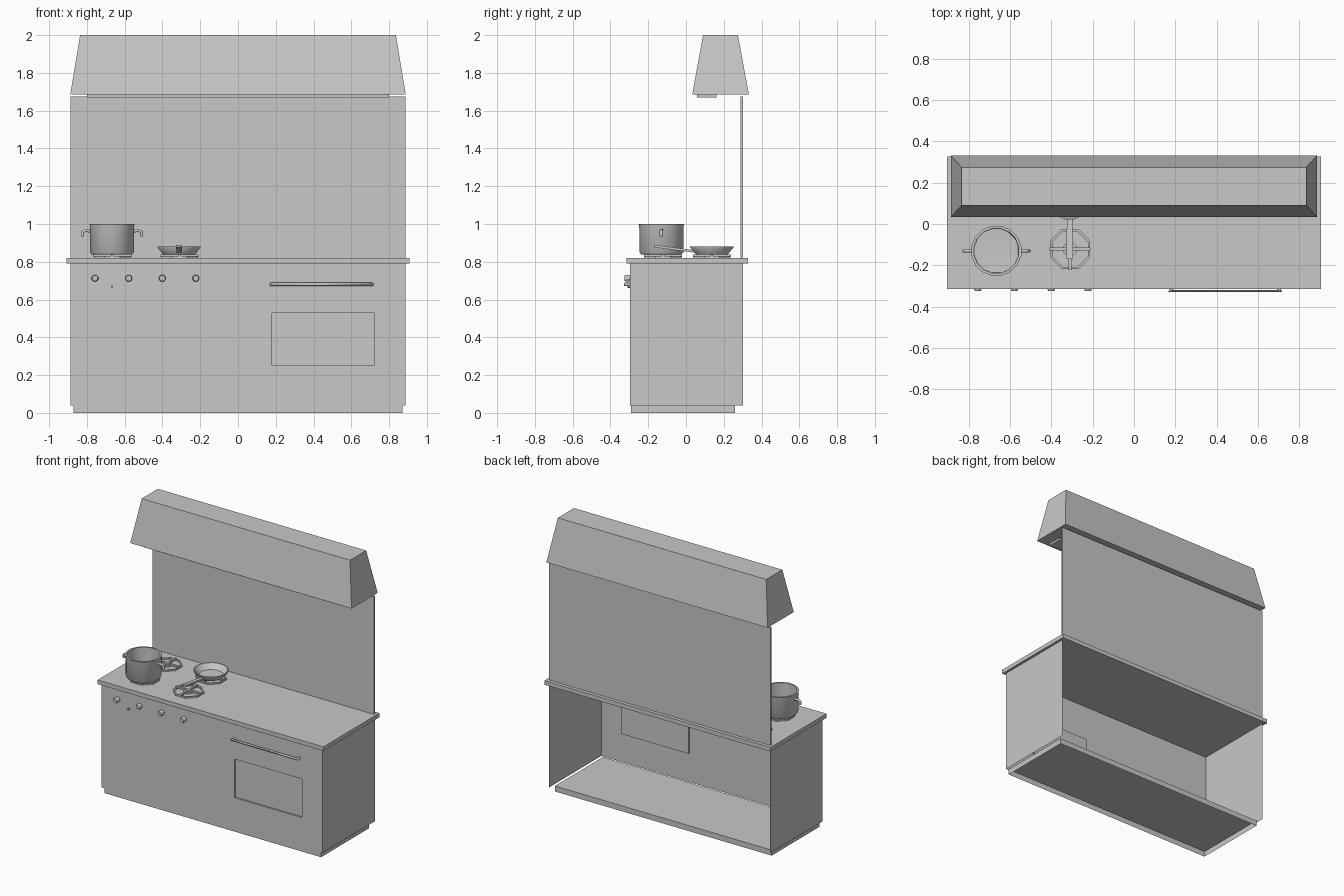
import bpy, bmesh, math
from mathutils import Vector

if "Cube" in bpy.data.objects:
    bpy.data.objects.remove(bpy.data.objects["Cube"])

grey = bpy.data.materials.new("steel_grey")
grey.diffuse_color = (0.58, 0.58, 0.58, 1)
grey.use_nodes = True
grey.node_tree.nodes["Principled BSDF"].inputs["Base Color"].default_value = grey.diffuse_color


def finish(name, bm, smooth=None, fix=True):
    if fix:
        bmesh.ops.recalc_face_normals(bm, faces=bm.faces[:])
    me = bpy.data.meshes.new(name)
    bm.to_mesh(me)
    bm.free()
    me.materials.append(grey)
    ob = bpy.data.objects.new(name, me)
    bpy.context.collection.objects.link(ob)
    if smooth:
        bpy.ops.object.select_all(action='DESELECT')
        ob.select_set(True)
        bpy.context.view_layer.objects.active = ob
        bpy.ops.object.shade_smooth_by_angle(angle=math.radians(smooth))
    return ob


def frustum(bm, lo, hi, z0, z1, bottom=True):
    """Box between two rectangles (x0, x1, y0, y1) at heights z0 and z1."""
    rings = []
    for (x0, x1, y0, y1), z in ((lo, z0), (hi, z1)):
        rings.append([bm.verts.new(p) for p in
                      ((x0, y0, z), (x1, y0, z), (x1, y1, z), (x0, y1, z))])
    a, b = rings
    for i in range(4):
        j = (i + 1) % 4
        bm.faces.new((a[i], a[j], b[j], b[i]))
    bm.faces.new(b)
    if bottom:
        bm.faces.new(a[::-1])


def box(name, x0, x1, y0, y1, z0, z1, bottom=True):
    bm = bmesh.new()
    frustum(bm, (x0, x1, y0, y1), (x0, x1, y0, y1), z0, z1, bottom)
    return finish(name, bm)


def lathe(name, profile, centre, n, axis='Z', closed=False, smooth=40):
    """Revolve (radius, height) points; radius 0 makes a pole."""
    bm = bmesh.new()
    rows = []
    for r, h in profile:
        row = []
        for i in range(1 if r == 0 else n):
            t = 2 * math.pi * (i + 0.5) / n
            u, v = r * math.cos(t), r * math.sin(t)
            p = (u, v, h) if axis == 'Z' else (u, -h, v)
            row.append(bm.verts.new(Vector(p) + Vector(centre)))
        rows.append(row)
    pairs = list(zip(rows, rows[1:])) + ([(rows[-1], rows[0])] if closed else [])
    for a, b in pairs:
        for i in range(n):
            j = (i + 1) % n
            if len(a) == 1:
                bm.faces.new((a[0], b[j], b[i]))
            elif len(b) == 1:
                bm.faces.new((a[i], a[j], b[0]))
            else:
                bm.faces.new((a[i], a[j], b[j], b[i]))
    return finish(name, bm, smooth)


def tube(name, points, radius, res=2):
    """Round bar along a path."""
    cu = bpy.data.curves.new(name, 'CURVE')
    cu.dimensions = '3D'
    cu.bevel_depth, cu.bevel_resolution, cu.use_fill_caps = radius, res, True
    sp = cu.splines.new('POLY')
    sp.points.add(len(points) - 1)
    for p, co in zip(sp.points, points):
        p.co = (*co, 1)
    cu.materials.append(grey)
    ob = bpy.data.objects.new(name, cu)
    bpy.context.collection.objects.link(ob)
    return ob


# Cabinet shell: front sheet with recessed oven window, two side sheets, open back
W, YF, YB, Z0, Z1 = 0.888, -0.297, 0.303, 0.04, 0.79
bm = bmesh.new()
xs, zs = (-W, 0.18, 0.72, W), (Z0, 0.25, 0.53, Z1)
g = [[bm.verts.new((x, YF, z)) for x in xs] for z in zs]
for k in range(3):
    for i in range(3):
        f = bm.faces.new((g[k][i], g[k][i + 1], g[k + 1][i + 1], g[k + 1][i]))
        if (k, i) == (1, 1):
            window = f
for col in (0, 3):
    lo, hi = (bm.verts.new((xs[col], YB, z)) for z in (Z0, Z1))
    edge = [g[k][col] for k in range(4)]
    bm.faces.new((*edge, hi, lo) if col == 0 else (lo, hi, *edge[::-1]))
ret = bmesh.ops.extrude_discrete_faces(bm, faces=[window])
rim = [v for row in g[1:3] for v in row[1:3]]
inner = list(ret['faces'][0].verts)
bmesh.ops.translate(bm, verts=inner, vec=(0, 0.012, 0))
finish("cabinet_shell", bm, fix=False)

# Plinth, worktop and splashback
box("plinth", -0.87, 0.87, -0.29, 0.26, 0, 0.04, bottom=False)
box("worktop", -0.907, 0.907, -0.315, 0.327, 0.79, 0.82)
box("splashback", -W, W, 0.289, 0.302, 0.82, 1.674)

# Extractor hood with lamp strip
bm = bmesh.new()
frustum(bm, (-W, W, 0.033, 0.333), (-0.836, 0.836, 0.09, 0.275), 1.685, 2.0)
finish("extractor_hood", bm)
box("hood_lamp", -0.8, 0.8, 0.058, 0.162, 1.67, 1.686)

# Control knobs and indicator
for i in range(4):
    lathe(f"knob_{i + 1}", [(0.019, 0), (0.019, 0.022), (0.015, 0.028), (0, 0.028)],
          (-0.757 + 0.178 * i, YF, 0.713), 8, 'Y')
lathe("indicator", [(0.007, 0), (0.007, 0.012), (0, 0.012)],
      (-0.667, YF, 0.668), 8, 'Y')

# Oven door handle
tube("oven_handle", [(0.185, YF, 0.68), (0.185, -0.312, 0.68), (0.175, -0.325, 0.68),
                     (0.71, -0.325, 0.68), (0.70, -0.312, 0.68), (0.70, YF, 0.68)], 0.009)

# Four hob grates: ring, cross bars and burner cap
for n, (cx, cy) in enumerate([(x, y) for x in (-0.665, -0.31) for y in (-0.122, 0.137)]):
    lathe(f"grate_ring_{n + 1}", [(0.105, 0), (0.105, 0.01), (0.093, 0.01), (0.093, 0)],
          (cx, cy, 0.82), 8, closed=True)
    bm = bmesh.new()
    for rx, ry in ((0.1, 0.007), (0.007, 0.1)):
        r = (cx - rx, cx + rx, cy - ry, cy + ry)
        frustum(bm, r, r, 0.826, 0.838)
    finish(f"grate_cross_{n + 1}", bm)
    lathe(f"burner_cap_{n + 1}", [(0.035, 0), (0.035, 0.01), (0, 0.01)],
          (cx, cy, 0.82), 8)

# Stock pot
px, py = -0.667, -0.13
lathe("pot", [(0, 0.838), (0.108, 0.838), (0.118, 0.85), (0.12, 0.992), (0.123, 1.0),
              (0.11, 1.0), (0.108, 0.855), (0, 0.85)], (px, py, 0), 16)
for s, side in ((-1, "left"), (1, "right")):
    tube(f"pot_handle_{side}", [(px + s * 0.115, py, 0.962), (px + s * 0.14, py, 0.966),
                                (px + s * 0.157, py, 0.958), (px + s * 0.157, py, 0.935)],
         0.009, 1)

# Frying pan with sloping handle
fx, fy = -0.312, 0.137
lathe("frying_pan", [(0, 0.838), (0.085, 0.838), (0.117, 0.876), (0.117, 0.881),
                     (0.11, 0.881), (0.08, 0.845), (0, 0.843)], (fx, fy, 0), 16)
bm = bmesh.new()
ends = []
for y, z, w in ((0.04, 0.856, 0.013), (-0.17, 0.884, 0.016)):
    ends.append([bm.verts.new((fx + dx, y, z + dz)) for dx, dz in
                 ((-w, -0.007), (w, -0.007), (w, 0.006), (-w, 0.006))])
for i in range(4):
    j = (i + 1) % 4
    bm.faces.new((ends[0][i], ends[0][j], ends[1][j], ends[1][i]))
bm.faces.new(ends[0])
bm.faces.new(ends[1])
finish("pan_handle", bm)
